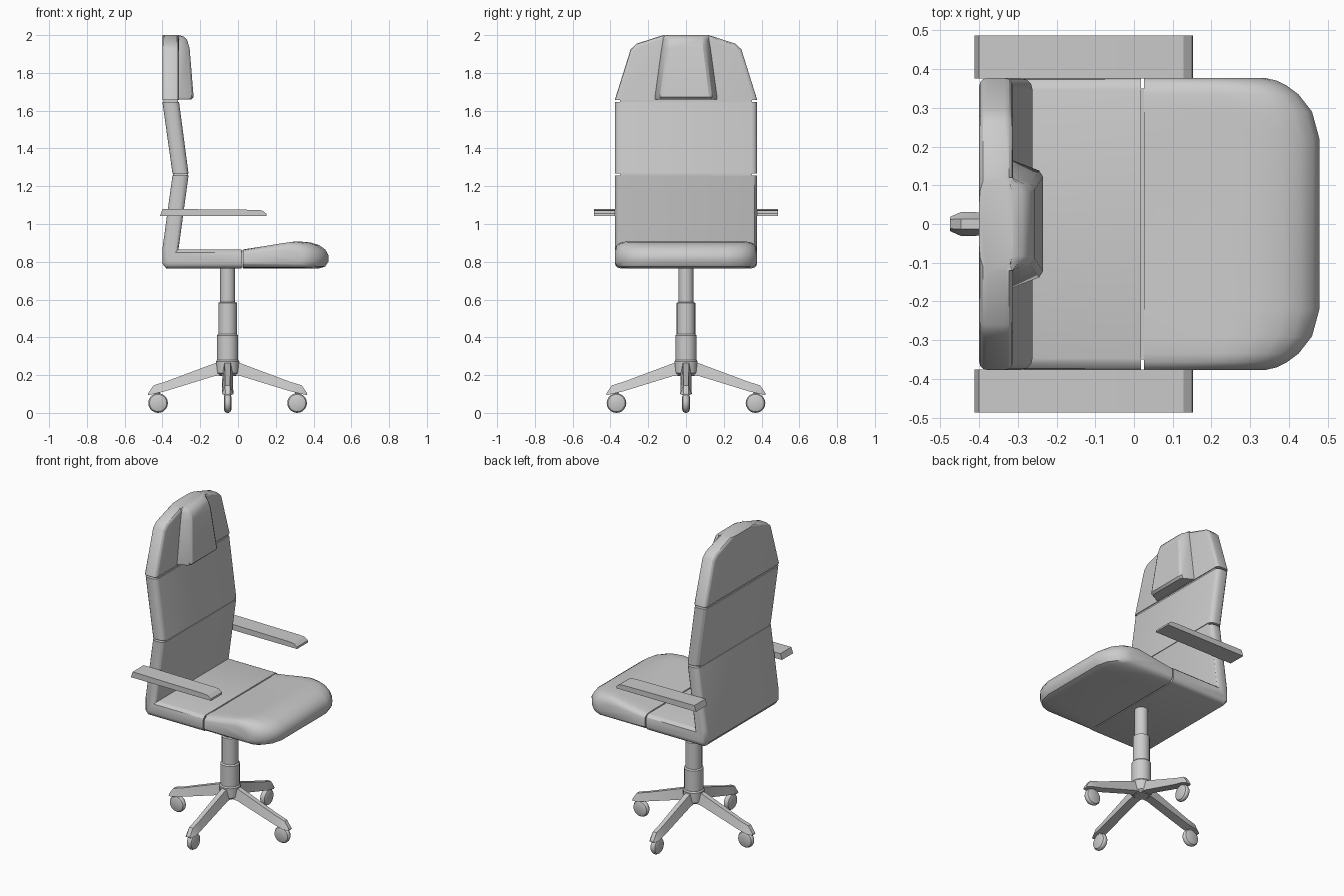
import bpy, bmesh, math
from mathutils import Matrix, Vector

if "Cube" in bpy.data.objects:
    bpy.data.objects.remove(bpy.data.objects["Cube"])

grey = bpy.data.materials.new("light grey")
grey.diffuse_color = (0.6, 0.6, 0.6, 1)
grey.use_nodes = True
grey.node_tree.nodes["Principled BSDF"].inputs["Base Color"].default_value = grey.diffuse_color
CX = -0.055  # column axis


def finish(name, bm, angle=30):
    bmesh.ops.recalc_face_normals(bm, faces=bm.faces)
    me = bpy.data.meshes.new(name)
    bm.to_mesh(me)
    bm.free()
    me.materials.append(grey)
    ob = bpy.data.objects.new(name, me)
    bpy.context.collection.objects.link(ob)
    bpy.ops.object.select_all(action='DESELECT')
    ob.select_set(True)
    bpy.context.view_layer.objects.active = ob
    bpy.ops.object.shade_smooth_by_angle(angle=math.radians(angle))
    return ob


def loft(name, rings, bevel=0, seams=(), xform=None):
    """Skin closed rings, cap both ends, optionally round the cap rims except seam sides."""
    bm = bmesh.new()
    rows = [[bm.verts.new(p) for p in r] for r in rings]
    n = len(rows[0])
    for a, b in zip(rows, rows[1:]):
        for i in range(n):
            j = (i + 1) % n
            bm.faces.new((a[i], a[j], b[j], b[i]))
    bm.faces.new(rows[0])
    bm.faces.new(rows[-1])
    bmesh.ops.recalc_face_normals(bm, faces=bm.faces)
    if bevel:
        rim = [bm.edges.get((r[i], r[(i + 1) % n])) for r in (rows[0], rows[-1])
               for i in range(n) if i not in seams]
        bmesh.ops.bevel(bm, geom=rim, offset=bevel, segments=3, profile=0.5,
                        affect='EDGES', clamp_overlap=False)
    if xform:
        bm.transform(xform)
    return finish(name, bm)


def prism_y(name, pts, lo, hi, **kw):
    return loft(name, [[(x, y, z) for x, z in pts] for y in (lo, hi)], **kw)


def lathe(name, prof, sides, xform):
    rings = [[(r * math.cos(2 * math.pi * i / sides), r * math.sin(2 * math.pi * i / sides), z)
              for i in range(sides)] for r, z in prof]
    return loft(name, rings, xform=xform)


W = 0.377

# Rear seat and lower back, one bent panel
prism_y("seat_and_lower_back",
        [(-0.38, 0.765), (0.018, 0.765), (0.018, 0.865), (-0.315, 0.865),
         (-0.262, 1.256), (-0.347, 1.256), (-0.40, 0.87), (-0.40, 0.79)],
        -W, W, bevel=0.03, seams=(1, 4))

# Middle back panel
prism_y("middle_back",
        [(-0.262, 1.268), (-0.312, 1.645), (-0.40, 1.645), (-0.347, 1.268)],
        -W, W, bevel=0.03, seams=(1, 3))

# Top back panel with tapered outline
top = [(W, 1.657), (0.293, 1.925), (0.26, 1.955), (0.12, 2.0)]
top += [(-y, z) for y, z in reversed(top)]
loft("top_back", [[(x, y, z) for y, z in top] for x in (-0.40, -0.313)],
     bevel=0.02, seams=(3, 7))

# Recessed cores that close the seams
prism_y("lower_seam", [(-0.343, 1.24), (-0.266, 1.24), (-0.266, 1.285), (-0.343, 1.285)], -0.35, 0.35)
prism_y("upper_seam", [(-0.394, 1.63), (-0.318, 1.63), (-0.318, 1.675), (-0.394, 1.675)], -0.35, 0.35)
prism_y("seat_seam", [(0.0, 0.77), (0.045, 0.77), (0.045, 0.861), (0.0, 0.861)], -0.35, 0.35)

# Front seat cushion: side profile, rounded towards the sides and front corners
side = [(0.026, 0.765), (0.43, 0.765), (0.462, 0.775), (0.478, 0.80), (0.479, 0.835),
        (0.462, 0.865), (0.43, 0.888), (0.385, 0.902), (0.32, 0.908), (0.25, 0.899),
        (0.14, 0.882), (0.026, 0.865)]
# half width, front reach, thickness factor
stations = [(W, 0.34, 0.5), (0.37, 0.37, 0.72), (0.357, 0.395, 0.88), (0.335, 0.425, 0.97),
            (0.29, 0.46, 1), (0.22, 0.479, 1)]
stations = [(-y, r, k) for y, r, k in stations] + stations[::-1]
rings = []
for y, reach, k in stations:
    s = (reach - 0.026) / (0.479 - 0.026)
    rings.append([(0.026 + (x - 0.026) * s, y, 0.815 + (z - 0.815) * k) for x, z in side])
loft("seat_front", rings)

# Headrest pad: height, half width at base, half width at front, front x
rows = [(1.66, 0.165, 0.128, -0.247), (1.672, 0.165, 0.132, -0.235), (1.93, 0.13, 0.10, -0.256),
        (1.975, 0.122, 0.095, -0.27), (1.992, 0.12, 0.093, -0.287), (2.0, 0.12, 0.093, -0.312)]
loft("headrest", [[(-0.33, -b, z), (-0.314, -b, z), (xf - 0.01, -f - 0.006, z), (xf, -f + 0.01, z),
                   (xf, f - 0.01, z), (xf - 0.01, f + 0.006, z), (-0.314, b, z), (-0.33, b, z)]
                  for z, b, f, xf in rows])

# Armrests
arm = [(-0.412, 1.043), (0.152, 1.043), (0.15, 1.055), (0.128, 1.072), (0.09, 1.075),
       (-0.40, 1.08)]
for s, label in ((1, "left"), (-1, "right")):
    prism_y("armrest_" + label, arm, s * 0.376, s * 0.487)

# Gas column and hub
lathe("column", [(0.042, 0.195), (0.06, 0.21), (0.062, 0.272), (0.056, 0.28), (0.056, 0.41),
                 (0.049, 0.418), (0.049, 0.583), (0.04, 0.587), (0.04, 0.77)],
      20, Matrix.Translation((CX, 0, 0)))

# Four legs with casters: radius, bottom z, top z, bottom half width, top half width
leg = [(0.03, 0.20, 0.27, 0.03, 0.018), (0.07, 0.195, 0.262, 0.028, 0.016),
       (0.33, 0.115, 0.165, 0.030, 0.013), (0.392, 0.10, 0.146, 0.031, 0.013),
       (0.421, 0.094, 0.104, 0.018, 0.012)]
for i in range(4):
    turn = Matrix.Translation((CX, 0, 0)) @ Matrix.Rotation(i * math.pi / 2, 4, 'Z')
    loft(f"leg_{i + 1}", [[(r, -b, lo), (r, b, lo), (r, t, hi), (r, -t, hi)]
                          for r, lo, hi, b, t in leg], xform=turn)
    axle = turn @ Matrix.Translation((0.368, 0, 0.052)) @ Matrix.Rotation(math.pi / 2, 4, 'X')
    lathe(f"caster_{i + 1}", [(0.034, -0.02), (0.046, -0.015), (0.052, -0.005), (0.052, 0.005),
                              (0.046, 0.015), (0.034, 0.02)], 20, axle)
    lathe(f"caster_stem_{i + 1}", [(0.01, 0.07), (0.01, 0.12)], 10,
          turn @ Matrix.Translation((0.368, 0, 0)))
